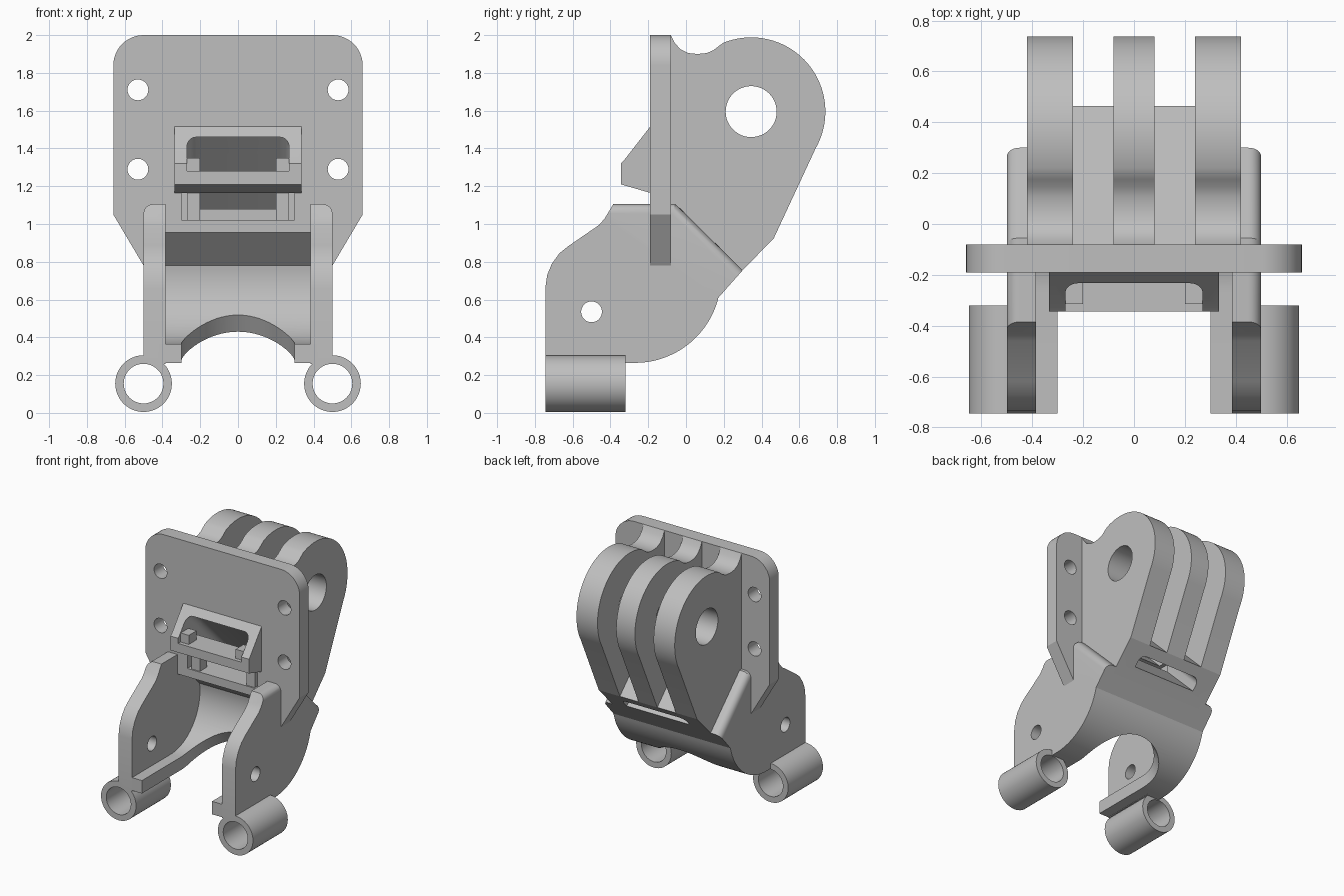
import bpy, bmesh
from math import sin, cos, radians
from mathutils import Matrix, Vector

if "Cube" in bpy.data.objects:
    bpy.data.objects.remove(bpy.data.objects["Cube"])

grey = bpy.data.materials.new("plain_grey")
grey.use_nodes = True
grey.diffuse_color = (0.52, 0.52, 0.52, 1)
grey.node_tree.nodes["Principled BSDF"].inputs["Base Color"].default_value = (0.52, 0.52, 0.52, 1)


def arc(cx, cy, r, start, end, steps=16):
    angles = [radians(start + (end - start) * i / steps) for i in range(steps + 1)]
    return [(cx + r * cos(a), cy + r * sin(a)) for a in angles]


def circle(cx, cy, r):
    return arc(cx, cy, r, 0, 360, 48)[:-1]


def prism(name, points, axis, lo, hi, round_edges=None, radius=0.05):
    """Extrude a profile along an axis, optionally rounding chosen edges."""
    place = {"X": lambda a, b, t: (t, a, b),
             "Y": lambda a, b, t: (a, t, b),
             "Z": lambda a, b, t: (a, b, t)}[axis]
    bm = bmesh.new()
    low = [bm.verts.new(place(a, b, lo)) for a, b in points]
    high = [bm.verts.new(place(a, b, hi)) for a, b in points]
    bm.faces.new(low)
    bm.faces.new(high)
    for i in range(len(points)):
        j = (i + 1) % len(points)
        bm.faces.new((low[i], low[j], high[j], high[i]))
    bmesh.ops.recalc_face_normals(bm, faces=bm.faces)
    if round_edges:
        chosen = [e for e in bm.edges if round_edges(e.verts[0].co, e.verts[1].co)]
        bmesh.ops.bevel(bm, geom=chosen, offset=radius, segments=6, profile=0.5, affect="EDGES")
    mesh = bpy.data.meshes.new(name)
    bm.to_mesh(mesh)
    bm.free()
    mesh.materials.append(grey)
    obj = bpy.data.objects.new(name, mesh)
    bpy.context.scene.collection.objects.link(obj)
    return obj


def cut(obj, *cutters):
    """Subtract the cutters and keep the finished mesh."""
    for c in cutters:
        mod = obj.modifiers.new("cut", "BOOLEAN")
        mod.operation = "DIFFERENCE"
        mod.solver = "EXACT"
        mod.object = c
    bpy.context.view_layer.update()
    graph = bpy.context.evaluated_depsgraph_get()
    mesh = bpy.data.meshes.new_from_object(obj.evaluated_get(graph))
    obj.modifiers.clear()
    obj.data = mesh


def cutter(*args, **kw):
    c = prism(*args, **kw)
    c.hide_render = True
    cutters.append(c)
    return c


cutters = []

# Cutters: strap channel, lower opening, arch, pivot and pin holes
channel = cutter("channel_cutter",
                 [(-.4, 1.28), (-.15, 1.28), (.45, .68), (.55, .72), (-.19, 1.46), (-.4, 1.46)],
                 "X", -.27, .27,
                 round_edges=lambda a, b: abs(a.x - b.x) < .01 and min(a.z, b.z) > 1.4
                 or abs(a.x - b.x) < .01 and abs(a.y + a.z - 1.27) < .01 and abs(b.y + b.z - 1.27) < .01)
lower_opening = cutter("lower_opening_cutter",
                       [(-.3, 1.02), (.3, 1.02), (.3, 1.165), (-.3, 1.165)], "Y", -.25, .05)
arch = cutter("arch_cutter", arc(0, 0, .3, 0, 180, 32) + [(-.3, -.9), (.3, -.9)], "Z", -.3, .4)
arch.matrix_world = Matrix.Translation((0, -.2, .31)) @ Matrix.Rotation(radians(33.5), 4, "X")
pivot = cutter("pivot_cutter", circle(.345, 1.595, .135), "X", -1, 1)
pin = cutter("pin_cutter", circle(-.5, .535, .055), "X", -1, 1)
screws = [cutter("screw_cutter", circle(s * .53, z, .055), "Y", -.4, .1)
          for s in (-1, 1) for z in (1.29, 1.71)]

# Mounting plate
half = [(.39, .955), (.39, .78), (.5, .78), (.66, 1.05)] + arc(.5, 1.84, .16, 0, 90, 12)
plate = prism("mounting_plate", half + [(-x, z) for x, z in reversed(half)], "Y", -.19, -.08)
cut(plate, channel, lower_opening, *screws)

# Curved shell with the sloped strap block
outer = arc(-.27, .72, .455, -90, -14, 24)
inner = arc(-.27, .72, .355, 9.7, -90, 24)
body = prism("curved_body",
             [(-.745, .265)] + outer + [(.30, .755), (.465, .925), (-.08, 1.47), (-.1, 1.47), (-.1, .96)]
             + inner + [(-.745, .365)], "X", -.42, .42)
cut(body, channel, lower_opening, arch)

# Strap hood on the plate front
hood = prism("strap_hood",
             [(-.15, 1.515), (-.19, 1.515), (-.33, 1.335), (-.345, 1.32), (-.345, 1.21), (-.19, 1.165), (-.15, 1.165)],
             "X", -.335, .335)
cut(hood, channel)

# Hinge lugs
lug_profile = ([(-.1, 2), (-.08, 2), (-.06, 1.96), (-.03, 1.925), (.01, 1.905), (.06, 1.9),
                (.11, 1.905), (.145, 1.92), (.175, 1.943)]
               + arc(.345, 1.595, .393, 112, -30, 40) + [(.465, .925), (-.1, 1.44)])
for name, lo, hi in (("right_lug", -.42, -.24), ("middle_lug", -.08, .08), ("left_lug", .24, .42)):
    cut(prism(name, lug_profile, "X", lo, hi), pivot)

# Side cheeks, barrels and small strap stops
cheek_profile = ([(-.745, .26), (-.745, .66), (-.735, .73), (-.71, .79), (-.67, .845), (-.62, .885),
                  (-.46, .995), (-.43, 1.03), (-.385, 1.105), (-.055, 1.105), (.30, .755)]
                 + outer[::-1])


def cheek_rim(a, b):
    outside = min(abs(a.x), abs(b.x)) > .49
    mid = (a + b) / 2
    return outside and mid.z > .75 and mid.y > -.38


for side, s in (("left", 1), ("right", -1)):
    cheek = prism(side + "_cheek", cheek_profile, "X", s * .385, s * .5, round_edges=cheek_rim)
    cut(cheek, pin)
    barrel = prism(side + "_barrel", circle(s * .5, .155, .15), "Y", -.745, -.32)
    bore = cutter("bore_cutter", circle(s * .5, .155, .105), "Y", -1, 0)
    cut(barrel, bore)
    x0, x1 = sorted((s * .2, s * .27))
    prism(side + "_strap_stop", [(x0, 1.27), (x1 + .0, 1.27), (x1, 1.35), (x0, 1.35)], "Y", -.315, -.22)
    prism(side + "_strap_rib", [(x0, 1.01), (x1, 1.01), (x1, 1.18), (x0, 1.18)], "Y", -.18, -.09)

# Remove helpers and shade curved faces smooth with sharp edges kept
for c in cutters:
    bpy.data.objects.remove(c)
for obj in bpy.context.scene.objects:
    if obj.type == "MESH":
        obj.data.polygons.foreach_set("use_smooth", [True] * len(obj.data.polygons))
        obj.data.set_sharp_from_angle(angle=radians(25))
